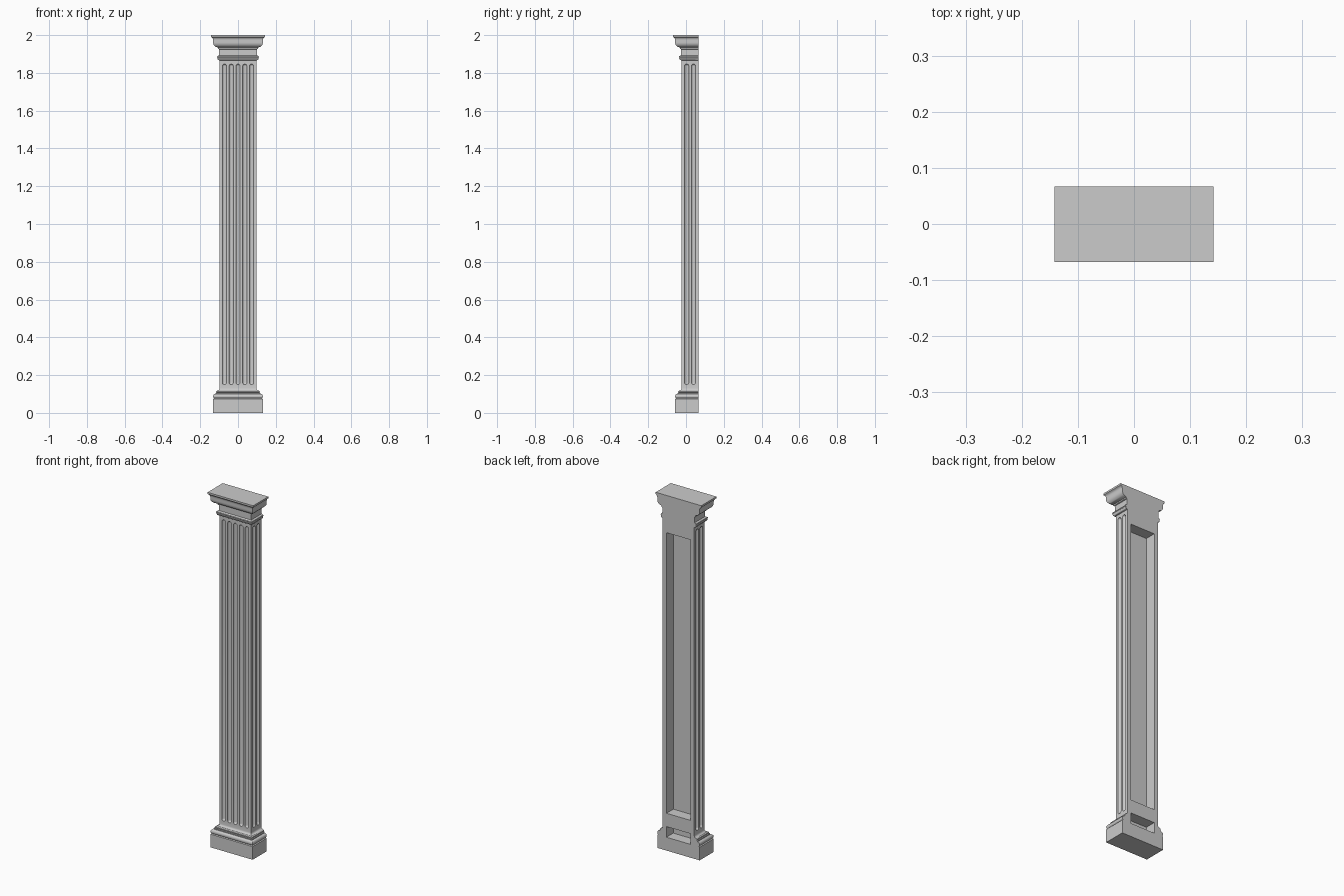
import bpy, bmesh
from math import pi, sin, cos

if "Cube" in bpy.data.objects:
    bpy.data.objects.remove(bpy.data.objects["Cube"])

HALF_W, FRONT, BACK = 0.098, -0.024, 0.067


def arc(cd, cz, rd, rz, a0, a1, n=6):
    """Points of an elliptical moulding arc, angles in degrees."""
    out = []
    for i in range(n + 1):
        a = (a0 + (a1 - a0) * i / n) * pi / 180
        out.append((cd + rd * cos(a), cz + rz * sin(a)))
    return out


def loft(bm, loops):
    """Closed solid through a stack of equal-sized loops."""
    rings = [[bm.verts.new(p) for p in loop] for loop in loops]
    n = len(rings[0])
    for a, b in zip(rings, rings[1:]):
        for i in range(n):
            j = (i + 1) % n
            bm.faces.new((a[i], a[j], b[j], b[i]))
    bm.faces.new(rings[0][::-1])
    bm.faces.new(rings[-1])


def rect(x, y0, y1, z):
    return [(-x, y0, z), (x, y0, z), (x, y1, z), (-x, y1, z)]


def flute(bm, x, y, z0=0.15, z1=1.847, r=0.0115, n=20):
    """Round-ended cutter for one groove."""
    angles = [4 + 86 * i / 6 for i in range(7)]
    prof = [(r * sin(a * pi / 180), z0 + r - r * cos(a * pi / 180)) for a in angles]
    prof += [(q, z0 + z1 - z) for q, z in reversed(prof)]
    loft(bm, [[(x + q * cos(2 * pi * (i + .5) / n), y + q * sin(2 * pi * (i + .5) / n), z)
               for i in range(n)] for q, z in prof])


def make_object(name, bm):
    bmesh.ops.recalc_face_normals(bm, faces=bm.faces)
    mesh = bpy.data.meshes.new(name)
    bm.to_mesh(mesh)
    bm.free()
    ob = bpy.data.objects.new(name, mesh)
    bpy.context.collection.objects.link(ob)
    return ob


# Moulding profile: (projection from shaft face, height)
profile = [(.034, 0), (.034, .074), (.030, .076)]
profile += arc(.024, .088, .010, .012, -60, 75)          # base torus
profile += [(.021, .101), (.021, .106)]
profile += arc(.013, .111, .005, .005, -80, 80, 4)       # base fillet bead
profile += arc(.012, .130, .012, .012, 270, 180, 4)      # cove into shaft
profile += [(0, 1.866)]
profile += arc(.006, 1.872, .004, .004, -90, 0, 3)       # necking ring
profile += [(.012, 1.878)]
profile += arc(.008, 1.885, .005, .005, -70, 80, 4)
profile += [(.003, 1.893), (.003, 1.925), (.008, 1.927), (.008, 1.934)]
profile += arc(.010, 1.962, .024, .026, -80, 0)          # capital ovolo
profile += arc(.041, 1.972, .007, .015, 180, 100, 4)     # cyma under the slab
profile += [(.044, 1.990), (.044, 2.0)]

bm = bmesh.new()
loft(bm, [rect(HALF_W + d, FRONT - d, BACK, z) for d, z in profile])
pilaster = make_object("fluted_pilaster", bm)

# Flute cutters on front and both sides, pocket cutters in the back
bm = bmesh.new()
for i in range(-2, 3):
    flute(bm, i * 0.036, FRONT - .001)
for side in (-1, 1):
    for y in (0.0035, 0.0395):
        flute(bm, side * (HALF_W + .001), y)
for z0, z1 in ((0.075, 0.135), (0.21, 1.79)):
    loft(bm, [rect(0.075, 0.006, 0.1, z) for z in (z0, z1)])
cutter = make_object("flute_and_pocket_cutter", bm)
cutter.hide_render = True

# Carve, then drop the cutter
mod = pilaster.modifiers.new("carve", 'BOOLEAN')
mod.operation = 'DIFFERENCE'
mod.solver = 'EXACT'
mod.object = cutter
bpy.context.view_layer.objects.active = pilaster
pilaster.select_set(True)
bpy.ops.object.modifier_apply(modifier=mod.name)
bpy.data.objects.remove(cutter)
bpy.ops.object.shade_smooth_by_angle(angle=pi / 6)
